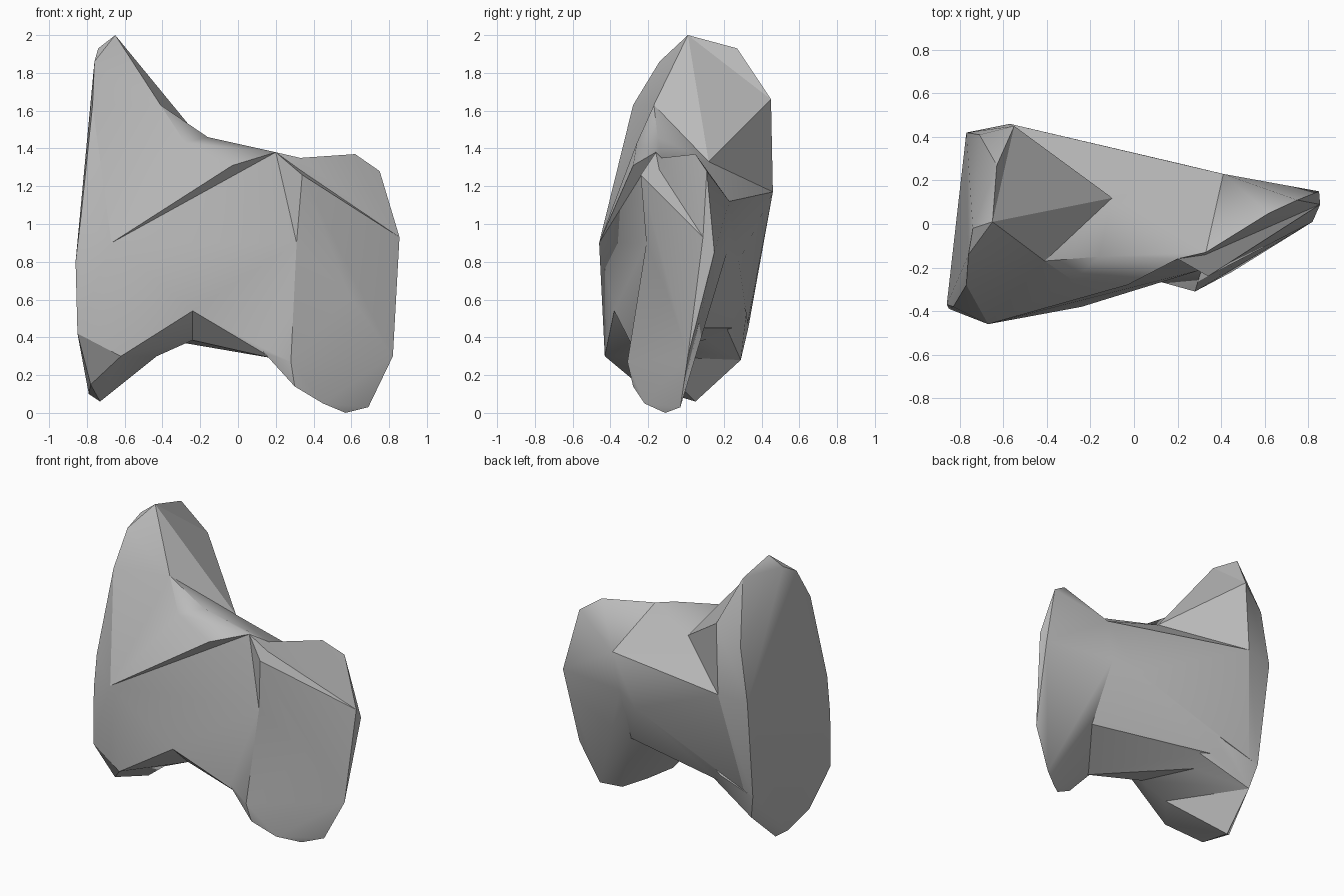
import bpy
import bmesh
import math

default_cube = bpy.data.objects.get("Cube")
if default_cube:
    bpy.data.objects.remove(default_cube, do_unlink=True)

# Single matte grey
material = bpy.data.materials.new("matte_grey")
material.use_nodes = True
grey = (0.5, 0.5, 0.5, 1)
material.diffuse_color = grey
shader = next(node for node in material.node_tree.nodes if node.type == "BSDF_PRINCIPLED")
shader.inputs["Base Color"].default_value = grey
shader.inputs["Roughness"].default_value = 0.8


def convex_part(name, corners):
    """Make a faceted solid wrapped tightly around the given corners."""
    mesh = bpy.data.meshes.new(name)
    bm = bmesh.new()
    for corner in corners:
        bm.verts.new(corner)
    hull = bmesh.ops.convex_hull(bm, input=bm.verts, use_existing_faces=False)
    loose = [v for v in set(hull["geom_interior"] + hull["geom_unused"])
             if isinstance(v, bmesh.types.BMVert)]
    bmesh.ops.delete(bm, geom=loose, context="VERTS")
    bmesh.ops.recalc_face_normals(bm, faces=bm.faces)
    bm.to_mesh(mesh)
    bm.free()
    mesh.materials.append(material)
    part = bpy.data.objects.new(name, mesh)
    bpy.context.collection.objects.link(part)
    return part


def merge_into(body, helper):
    """Weld a helper solid onto the body, then discard the helper."""
    helper.hide_render = True
    weld = body.modifiers.new("weld", "BOOLEAN")
    weld.operation = "UNION"
    weld.solver = "EXACT"
    weld.object = helper
    bpy.context.view_layer.objects.active = body
    bpy.ops.object.modifier_apply(modifier=weld.name)
    bpy.data.objects.remove(helper, do_unlink=True)


# Corners shared by neighbouring parts
peak = (-.65, .01, 2)
rim_upper = (-.76, -.14, 1.86)
rim_front = (-.77, -.28, 1.63)
shoulder = (-.41, -.17, 1.63)
dimple = (-.28, -.26, 1.43)
brow = (-.03, -.28, 1.31)
saddle_front = (-.16, -.15, 1.46)
saddle_back = (-.1, .12, 1.33)
cheek = (-.67, -.46, .9)
back_upper = (-.55, .45, 1.66)
back_middle = (-.57, .46, 1.17)
back_edge = (-.75, .33, .45)
back_lower = (-.71, .29, .28)
back_crease = (-.28, .28, .66)
belly = (-.13, .17, .55)
foot_front = (-.62, -.43, .3)
foot_tip = (-.73, .05, .06)
knee = (-.43, -.2, .3)
notch = (-.24, -.38, .54)
arch = (-.24, -.21, .385)
arch_end = (.18, -.25, .29)
web_corner = (.1, -.26, .36)
crest = (.2, -.16, 1.38)
ledge = (.34, -.24, 1.26)
waist = (.31, -.21, .9)
heel = (.28, -.31, .27)
tip = (.855, .09, .93)
tip_back = (.85, .15, .85)
side = (.82, .01, .3)
ridge = (.33, -.13, 1.35)
spine_upper = (.41, .23, 1.12)
spine_lower = (.36, .22, .86)
spine_foot = (.39, .05, .45)
spine = [spine_upper, spine_lower]

# Tall flange with its nearly flat end
tall_flange = convex_part("tall_flange", [
    (-.74, -.02, 1.93), (-.63, .27, 1.93), rim_upper, rim_front,
    (-.71, .41, 1.52), (-.77, .42, 1.15), (-.83, -.38, 1.05),
    (-.86, -.37, .8), (-.85, -.39, .42), (-.78, -.25, .15),
    (-.79, 0, .1), foot_tip, back_edge, back_lower,
    peak, cheek, back_upper, back_middle, foot_front])

helpers = [
    # Gusset sloping from the peak down to the shoulder
    convex_part("upper_gusset", [
        peak, rim_upper, rim_front, shoulder, saddle_back,
        back_upper, back_middle, cheek]),
    # Saddle between shoulder and neck
    convex_part("saddle", [
        shoulder, dimple, saddle_front, saddle_back, cheek]),
    # Overhanging brow across the front of the neck
    convex_part("brow", [
        cheek, dimple, brow, crest, saddle_front, saddle_back]),
    # Waisted neck bridging both flanges
    convex_part("neck", [
        cheek, saddle_front, saddle_back, crest, ridge, notch, back_middle,
        arch, (-.03, -.17, .38), arch_end, web_corner, waist, (.2, .28, .8),
        spine_foot, belly, back_crease, back_edge] + spine),
    # Lower web and wedge joining the neck to the foot of the tall flange
    convex_part("lower_web", [
        cheek, foot_front, notch, arch, knee, (-.49, .32, .53),
        back_lower, back_edge, back_crease, belly]),
    convex_part("foot_wedge", [
        foot_front, knee, foot_tip, back_lower, back_edge]),
    # Slanted flange: set-back top, ledge below it, rounded lower lobe
    convex_part("slanted_top", [
        ridge, (.62, .05, 1.37), (.75, .11, 1.28),
        tip, tip_back, waist] + spine),
    convex_part("slanted_ledge", [
        crest, ledge, waist, tip, tip_back, side] + spine),
    convex_part("slanted_lobe", [
        waist, web_corner, arch_end, heel, (.3, -.28, .14), (.45, -.22, .05),
        (.57, -.11, 0), (.69, -.03, .03), side, tip, tip_back,
        spine_lower, spine_foot]),
]
for helper in helpers:
    merge_into(tall_flange, helper)

# Soft shading with crisp creases
tall_flange.name = "flanged_body"
bpy.ops.object.select_all(action="DESELECT")
tall_flange.select_set(True)
bpy.context.view_layer.objects.active = tall_flange
bpy.ops.object.shade_smooth_by_angle(angle=math.radians(30))
